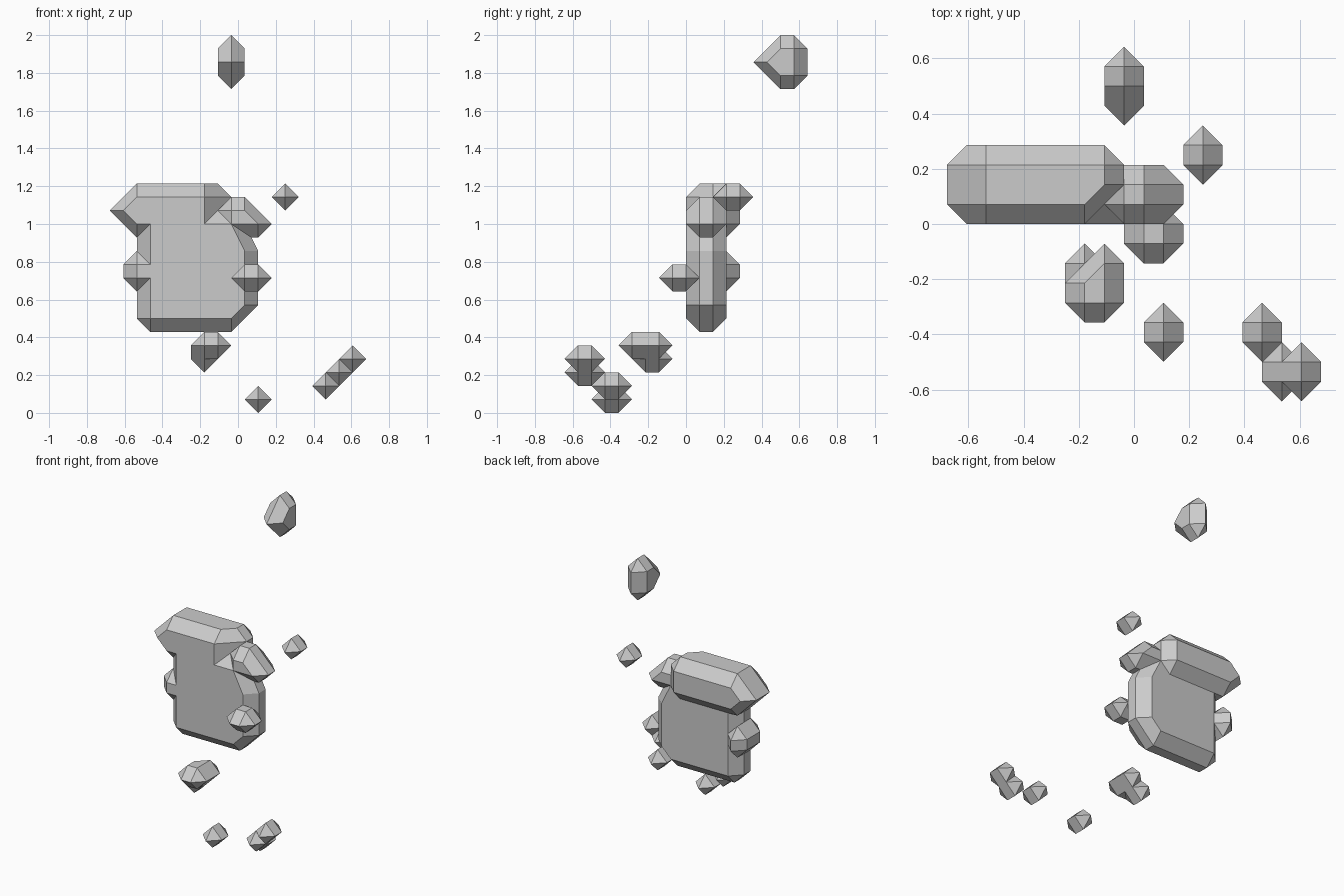
import bpy, bmesh, math
from mathutils import Vector

if "Cube" in bpy.data.objects:
    bpy.data.objects.remove(bpy.data.objects["Cube"], do_unlink=True)

U = 1 / 14                      # lattice step
ORIGIN = Vector((9.5, 9, 0))    # lattice point under the model's centre

stone = bpy.data.materials.new("stone grey")
stone.use_nodes = True
GREY = (0.6, 0.6, 0.6, 1)
stone.diffuse_color = GREY
stone.node_tree.nodes["Principled BSDF"].inputs["Base Color"].default_value = GREY


def block(i, j, k):
    """Corner points of a lattice box; each argument is a number or a (low, high) pair."""
    span = lambda a: a if isinstance(a, tuple) else (a,)
    return [(x, y, z) for x in span(i) for y in span(j) for z in span(k)]


def slab(outline, j):
    """Front outline of (i, k) points repeated through the depth range j."""
    return [(x, y, z) for x, z in outline for y in j]


def crystal(name, *pieces):
    """Chamfered solids: the hull of unit octahedra placed on each piece's points."""
    bm = bmesh.new()
    for points in pieces:
        part = bmesh.new()
        spots = set()
        for p in points:
            for axis in range(3):
                for step in (-1, 1):
                    q = list(p)
                    q[axis] += step
                    spots.add(tuple(q))
        for s in sorted(spots):
            part.verts.new((Vector(s) - ORIGIN) * U)
        hull = bmesh.ops.convex_hull(part, input=part.verts[:])
        loose = {g for g in hull["geom_interior"] + hull["geom_unused"]
                 if isinstance(g, bmesh.types.BMVert)}
        bmesh.ops.delete(part, geom=list(loose), context='VERTS')
        bmesh.ops.dissolve_limit(part, angle_limit=math.radians(1),
                                 verts=part.verts[:], edges=part.edges[:])
        bmesh.ops.recalc_face_normals(part, faces=part.faces[:])
        piece_mesh = bpy.data.meshes.new("piece")
        part.to_mesh(piece_mesh)
        part.free()
        bm.from_mesh(piece_mesh)
        bpy.data.meshes.remove(piece_mesh)
    mesh = bpy.data.meshes.new(name)
    bm.to_mesh(mesh)
    bm.free()
    mesh.materials.append(stone)
    ob = bpy.data.objects.new(name, mesh)
    bpy.context.collection.objects.link(ob)
    return ob


# Main upright slab
crystal("main_slab",
        slab([(3, 7), (9, 7), (10, 8), (10, 12), (9, 13), (9, 14), (3, 14)], (10, 11)))

# Thicker top ledge, slanted at its inner end
crystal("top_ledge",
        slab([(1, 15), (2, 14), (2, 16)], (10, 12))
        + block(7, 10, (14, 16)) + block(8, (11, 12), (14, 16)))

# Shoulder reaching sideways under the ledge
crystal("shoulder", slab([(9, 14), (11, 14), (10, 15), (9, 15)], (10, 11)))

# Bump on the side, standing proud of the back
crystal("side_bump", block((2, 3), (10, 11), (10, 11)), block(2, (10, 12), (10, 11)))

# Small knob on the front
crystal("front_knob", block((10, 11), (8, 9), 10))

# Two-lobed shard below the slab
crystal("lower_shard",
        block(8, (5, 7), 5) + block(7, (5, 6), 5),
        block(7, (6, 7), 4),
        block(7, (5, 6), 5) + block(7, 6, 4))

# Floating shards
crystal("top_shard", block(9, 15, 26) + block(9, (16, 17), (25, 27)))
crystal("upper_chip", block(13, (12, 13), 16))
crystal("ground_chip", block(11, (3, 4), 1))
for n, depth in enumerate([(3, 4), (1, 2), (1, 2)]):
    crystal(f"stair_chip_{n + 1}", block(16 + n, depth, 2 + n))
